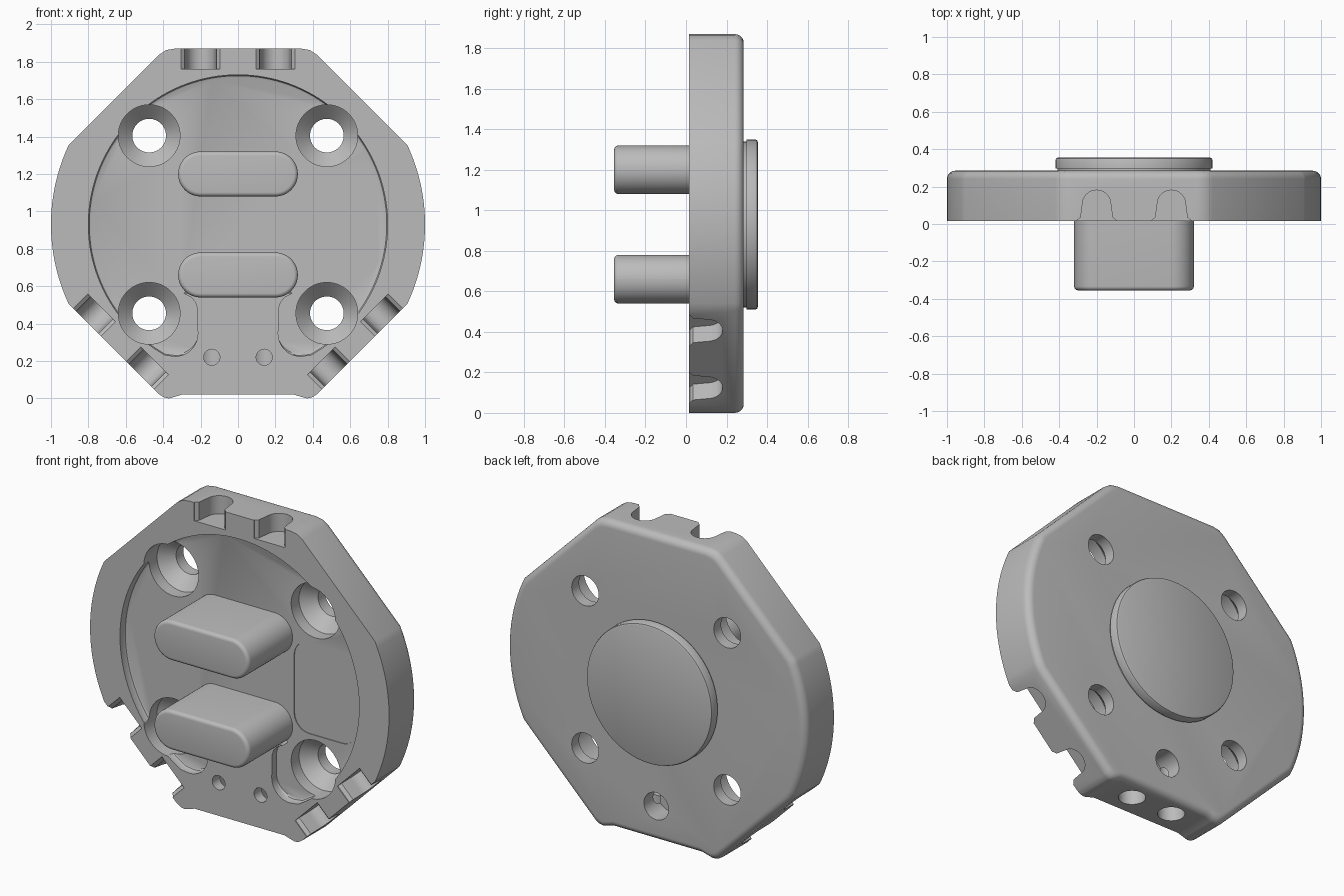
import bpy, bmesh
from math import sin, cos, pi, radians

if "Cube" in bpy.data.objects:
    bpy.data.objects.remove(bpy.data.objects["Cube"], do_unlink=True)

CENTRE_Z = 0.93
FRONT, BACK = 0.015, 0.285

grey = bpy.data.materials.new("plain grey")
grey.use_nodes = True
grey.diffuse_color = (0.5, 0.5, 0.5, 1)
grey.node_tree.nodes["Principled BSDF"].inputs["Base Color"].default_value = (0.5, 0.5, 0.5, 1)


def arc(cx, cy, r, a0, a1, n):
    """Points on an arc, angles in degrees."""
    steps = [radians(a0 + (a1 - a0) * i / n) for i in range(n + 1)]
    return [(cx + r * cos(a), cy + r * sin(a)) for a in steps]


def circle(cx, cy, r, n=64):
    return arc(cx, cy, r, 0, 360, n)[:-1]


def rounded_rect(cx, cy, hw, hh, r, n=10):
    pts = []
    for a, sx, sy in ((0, 1, 1), (90, -1, 1), (180, -1, -1), (270, 1, -1)):
        pts += arc(cx + sx * (hw - r), cy + sy * (hh - r), r, a, a + 90, n)
    return pts


def mirrored(half):
    """Close a right-hand half outline with its mirror image."""
    return half + [(-x, z) for x, z in reversed(half)]


def scaled(pts, s):
    return [(x * s, z * s) for x, z in pts]


def loft(name, rings, axis="Y", turn=0):
    """Solid through rings (position, points) stacked along an axis."""
    bm = bmesh.new()
    loops = []
    for t, pts in rings:
        loops.append([bm.verts.new((a, t, b) if axis == "Y" else (a, b, t)) for a, b in pts])
    for lo, hi in zip(loops, loops[1:]):
        for i in range(len(lo)):
            j = (i + 1) % len(lo)
            bm.faces.new((lo[i], lo[j], hi[j], hi[i]))
    bm.faces.new(loops[0])
    bm.faces.new(loops[-1])
    bmesh.ops.recalc_face_normals(bm, faces=bm.faces)
    me = bpy.data.meshes.new(name)
    bm.to_mesh(me)
    bm.free()
    me.materials.append(grey)
    ob = bpy.data.objects.new(name, me)
    ob.location.z = CENTRE_Z
    ob.rotation_euler.y = radians(turn)
    bpy.context.collection.objects.link(ob)
    return ob


# Plate: octagon with two round sides, small feet and a rounded back rim
side = [(0.34, 0.94), (0.385, 0.932), (0.42, 0.909)]
side += arc(0, 0, 1, 25.05, -25.05, 24)
side += [(0.42, -0.909), (0.395, -0.925), (0.37, -0.93), (0.34, -0.922), (0.3, -0.91)]
outline = mirrored(side)
rim = 0.045
rings = [(FRONT, outline)]
for i in range(7):
    a = pi / 2 * i / 6
    rings.append((BACK - rim + rim * sin(a), scaled(outline, 1 - rim * (1 - cos(a)))))
plate = loft("plate", rings)

cutters = []

# Round front recess, leaving a raised tongue at the bottom
half = arc(0, 0, 0.8, 90, -60.8, 60)[1:]
half += arc(0.335, -0.585, 0.12, 270, 180, 10)
half += [(0.217, -0.45), (0.228, -0.415), (0.25, -0.39), (0.29, -0.37)]
recess = mirrored(half)
cutters.append(loft("recess_cutter", [
    (-0.05, recess), (0.05, recess), (0.06, scaled(recess, 0.994)),
    (0.065, scaled(recess, 0.982))]))

# Shallow side panel in the recess floor
panel = rounded_rect(0.54, -0.005, 0.21, 0.275, 0.1)
cutters.append(loft("panel_cutter", [(0.03, panel), (0.07, panel)]))

# Countersunk mounting holes
for sx in (-1, 1):
    for sz in (-1, 1):
        cutters.append(loft("mount_hole_cutter", [
            (t, circle(sx * 0.475, sz * 0.475, r))
            for t, r in ((-0.05, 0.165), (0.14, 0.165), (0.215, 0.09), (0.35, 0.09))]))

# Pairs of arched notches on the top and the two lower diagonals
for turn in (0, 135, -135):
    for cx in (-0.2, 0.2):
        notch = [(cx + 0.105, -0.05), (cx + 0.105, 0.02), (cx + 0.085, 0.035)]
        notch += arc(cx, 0.105, 0.076, 0, 180, 16)
        notch += [(cx - 0.085, 0.035), (cx - 0.105, 0.02), (cx - 0.105, -0.05)]
        cutters.append(loft("notch_cutter", [(0.83, notch), (1.1, notch)], "Z", turn))

# Small front screw holes and the cable holes beneath them
for cx in (-0.14, 0.14):
    screw = circle(cx, -0.71, 0.043, 32)
    cutters.append(loft("screw_hole_cutter", [(-0.05, screw), (0.11, screw)]))
    cable = circle(cx, 0.15, 0.075, 40)
    cutters.append(loft("cable_hole_cutter", [(-1.1, cable), (-0.5, cable)], "Z"))

# Single blind hole in the back
back_hole = circle(0, -0.7, 0.082, 40)
cutters.append(loft("back_hole_cutter", [(0.15, back_hole), (0.35, back_hole)]))

bpy.context.view_layer.objects.active = plate
for cutter in cutters:
    cutter.hide_render = True
    mod = plate.modifiers.new("cut", "BOOLEAN")
    mod.operation = "DIFFERENCE"
    mod.solver = "EXACT"
    mod.object = cutter
    bpy.ops.object.modifier_apply(modifier=mod.name)
for cutter in cutters:
    bpy.data.objects.remove(cutter, do_unlink=True)

# Two rounded pegs with softened ends
parts = [plate]
edge = 0.022
for name, cz in (("upper_peg", 0.27), ("lower_peg", -0.27)):
    rings = []
    for i in range(6):
        a = pi / 2 * i / 5
        d = edge * (1 - sin(a))
        rings.append((-0.355 + edge * (1 - cos(a)),
                      rounded_rect(0, cz, 0.32 - d, 0.12 - d, 0.1199 - d, 12)))
    rings.append((0.09, rounded_rect(0, cz, 0.32, 0.12, 0.1199, 12)))
    parts.append(loft(name, rings))

# Back disc with a narrow neck and a bevelled rim
parts.append(loft("back_disc", [
    (t, circle(0, 0, r, 96))
    for t, r in ((0.27, 0.41), (0.298, 0.41), (0.298, 0.42), (0.341, 0.42),
                 (0.351, 0.416), (0.355, 0.406))]))

bpy.ops.object.select_all(action="DESELECT")
for ob in parts:
    ob.select_set(True)
bpy.ops.object.shade_smooth_by_angle(angle=radians(32))
